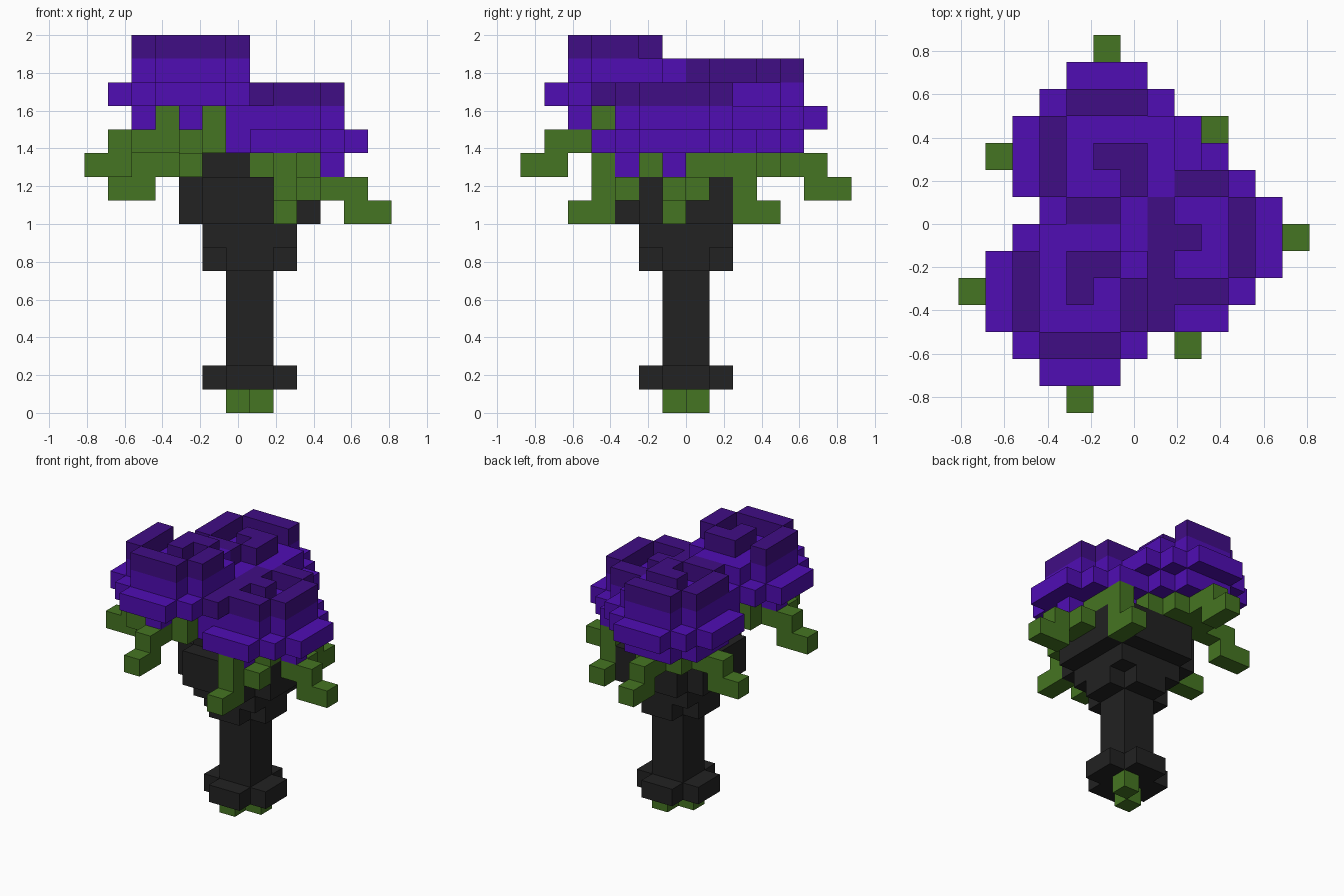
import bpy, bmesh
from mathutils import Vector

if "Cube" in bpy.data.objects:
    bpy.data.objects.remove(bpy.data.objects["Cube"])

S = 0.125                                  # edge of one cube
ORIGIN = Vector((-0.8125, -0.875, 0.0))

def material(name, rgb):
    m = bpy.data.materials.new(name)
    m.diffuse_color = (*rgb, 1.0)
    m.use_nodes = True
    m.node_tree.nodes["Principled BSDF"].inputs["Base Color"].default_value = m.diffuse_color
    return m

MATS = [material("violet", (0.080, 0.004, 0.455)),
        material("dark_violet", (0.051, 0.004, 0.235)),
        material("leaf_green", (0.060, 0.178, 0.016)),
        material("black_wrap", (0.016, 0.016, 0.016))]
VIOLET, DARK, GREEN, BLACK = range(4)
cells = {}                                 # grid cell -> (part, colour)

def put(part, col, x, y, z):
    cells[(x, y, z)] = (part, col)

def block(part, col, x0, x1, y0, y1, z0, z1):
    for x in range(x0, x1):
        for y in range(y0, y1):
            for z in range(z0, z1):
                put(part, col, x, y, z)

def cross(part, col, r, z0, z1):
    """Square of half width r with its corners left out, around the stem axis."""
    block(part, col, 7 - r, 7 + r, 8 - r, 6 + r, z0, z1)
    block(part, col, 8 - r, 6 + r, 7 - r, 7 + r, z0, z1)

# Handle, foot ring and flared wrap
block("stem_wrap", BLACK, 6, 8, 6, 8, 1, 7)
cross("stem_wrap", BLACK, 2, 1, 2)
cross("stem_wrap", BLACK, 2, 6, 7)
block("stem_wrap", BLACK, 5, 9, 5, 9, 7, 11)
cross("stem_wrap", BLACK, 3, 8, 10)

# Cut stem ends
put("stem_ends", GREEN, 6, 6, 0)
put("stem_ends", GREEN, 7, 7, 0)

# Leaves: stepped arms under each flower
L = "leaves"
for x0, x1, y0, y1, z0, z1 in [
        # front left flower
        (3, 6, 3, 6, 11, 12), (1, 7, 4, 5, 11, 12), (2, 3, 3, 4, 11, 12),
        (4, 5, 1, 7, 11, 12), (0, 2, 4, 5, 10, 11), (4, 5, 0, 2, 10, 11),
        # back left flower
        (4, 7, 8, 11, 10, 11), (2, 8, 9, 10, 10, 11), (5, 6, 7, 13, 10, 11),
        (1, 3, 9, 10, 9, 10), (5, 6, 12, 14, 9, 10),
        # right flower
        (7, 10, 5, 8, 10, 11), (8, 9, 3, 5, 9, 10), (9, 10, 4, 5, 9, 10),
        (8, 9, 3, 4, 8, 11), (8, 9, 2, 3, 8, 9), (10, 12, 6, 7, 9, 10),
        (10, 11, 7, 8, 9, 10), (11, 13, 6, 7, 8, 9), (9, 10, 8, 10, 10, 11),
        (9, 10, 9, 10, 8, 11), (9, 10, 10, 11, 8, 9)]:
    block(L, GREEN, x0, x1, y0, y1, z0, z1)

# Flowers: spiral crown, bud, wide petals, base
SPIRAL = ([(-2, y) for y in (-1, 0, 1)] + [(x, -2) for x in (-1, 0, 1)]
          + [(2, -1), (2, 0), (1, 1), (0, 1), (0, 0)])
TURNS = {0: lambda x, y: (x, y), -1: lambda x, y: (y, -x), 1: lambda x, y: (-y, x)}

def disc(r):
    return [(x, y) for x in range(-r, r + 1) for y in range(-r, r + 1)
            if abs(x) + abs(y) <= r + 1]

def flower(part, cx, cy, top, turn, full_base):
    for p in SPIRAL:
        x, y = TURNS[turn](*p)
        put(part, DARK, cx + x, cy + y, top)
    for x in range(-2, 3):
        for y in range(-2, 3):
            if abs(x) + abs(y) < 4:
                put(part, VIOLET, cx + x, cy + y, top - 1)
                if full_base:
                    put(part, VIOLET, cx + x, cy + y, top - 3)
    for x, y in disc(3):
        put(part, VIOLET, cx + x, cy + y, top - 2)
    if not full_base:                      # four petal tips between green corners
        for x, y in disc(2):
            if abs(x) + abs(y) == 3:
                continue
            corner = abs(x) == 1 and abs(y) == 1
            put(L if corner else part, GREEN if corner else VIOLET,
                cx + x, cy + y, top - 3)

flower("flower_right", 8, 6, 13, 1, False)
flower("flower_back", 5, 9, 14, -1, True)
flower("flower_front", 4, 4, 15, 0, False)
block("flower_right", DARK, 7, 8, 3, 6, 13, 14)

# Turn the cells into one skin per part, outer faces only
DIRS = [Vector(d) for d in ((1, 0, 0), (-1, 0, 0), (0, 1, 0),
                            (0, -1, 0), (0, 0, 1), (0, 0, -1))]

def build(part):
    bm = bmesh.new()
    for cell, (owner, col) in cells.items():
        if owner != part:
            continue
        mid = Vector(cell) + Vector((0.5, 0.5, 0.5))
        for d in DIRS:
            if tuple(int(c) for c in Vector(cell) + d) in cells:
                continue
            u = Vector((d.y, d.z, d.x))
            v = d.cross(u)
            corners = [mid + (d + u * a + v * b) / 2
                       for a, b in ((-1, -1), (1, -1), (1, 1), (-1, 1))]
            f = bm.faces.new([bm.verts.new(ORIGIN + c * S) for c in corners])
            f.material_index = col
    bmesh.ops.remove_doubles(bm, verts=bm.verts, dist=0.001)
    me = bpy.data.meshes.new(part)
    bm.to_mesh(me)
    bm.free()
    for m in MATS:
        me.materials.append(m)
    bpy.context.collection.objects.link(bpy.data.objects.new(part, me))

for part in ("stem_wrap", "stem_ends", "leaves",
             "flower_right", "flower_back", "flower_front"):
    build(part)
